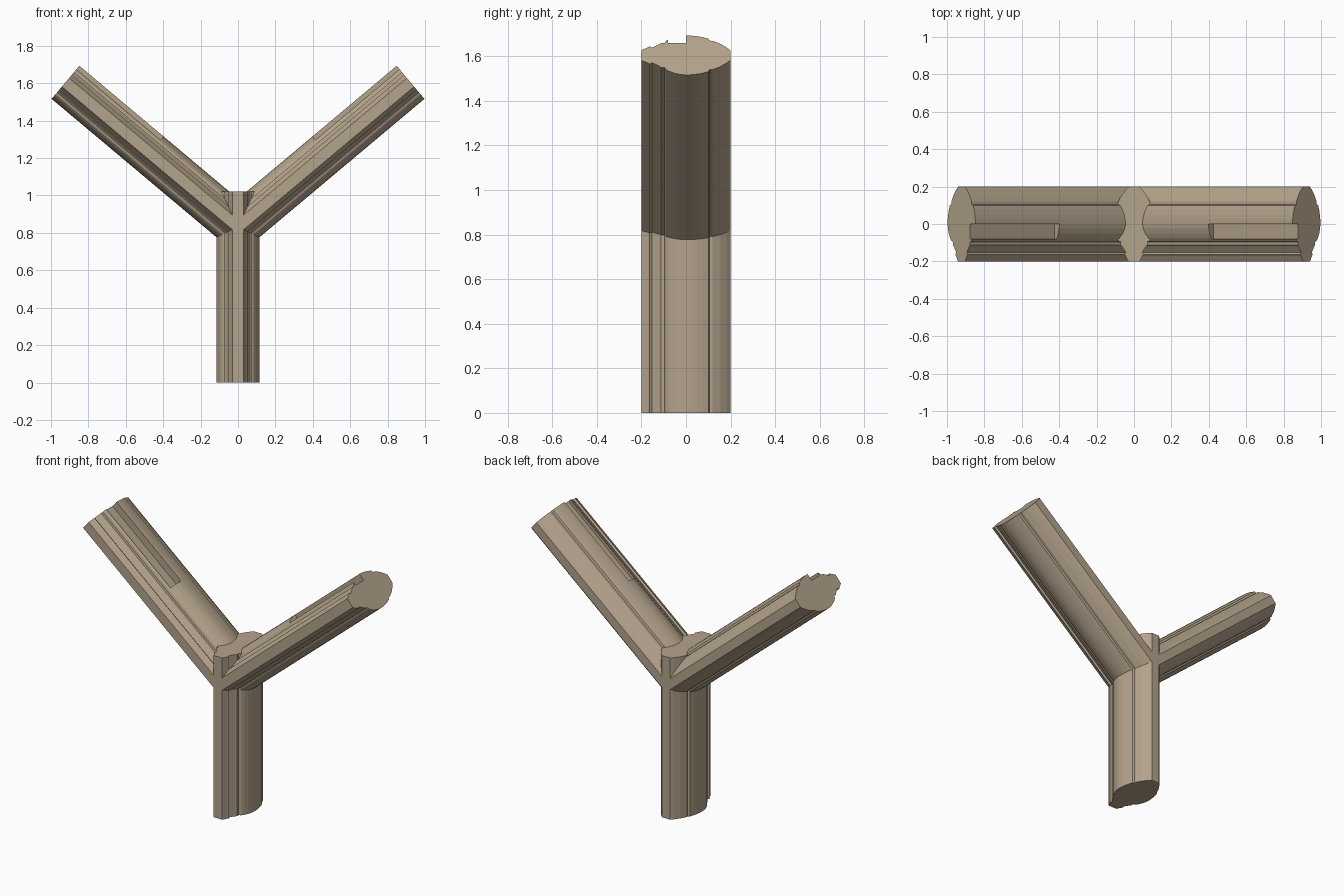
import bpy, bmesh, math
from mathutils import Matrix, Vector

if "Cube" in bpy.data.objects:
    bpy.data.objects.remove(bpy.data.objects["Cube"])

# One weathered timber colour
wood = bpy.data.materials.new("weathered_wood")
wood.diffuse_color = (0.456, 0.367, 0.262, 1)
wood.use_nodes = True
wood.node_tree.nodes["Principled BSDF"].inputs["Base Color"].default_value = wood.diffuse_color

# Half cross-section (y, half thickness): rough front, smoother back with one groove
half = [(-.2, .03), (-.17, .046), (-.163, .052), (-.152, .044), (-.12, .064),
        (-.113, .071), (-.096, .071), (-.09, .084), (-.075, .095), (-.05, .106),
        (-.025, .113), (0, .1155), (.025, .1145), (.05, .111), (.075, .105),
        (.1, .097), (.105, .085), (.12, .084), (.155, .066), (.185, .043), (.2, .027)]
outline = half + [(y, -v) for y, v in reversed(half)]


def beam(name, length, matrix):
    """Extrude the section along local z, then place it."""
    bm = bmesh.new()
    base = bm.faces.new([bm.verts.new((v, y, 0)) for y, v in outline])
    top = bmesh.ops.extrude_face_region(bm, geom=[base])["geom"]
    bmesh.ops.translate(bm, vec=(0, 0, length),
                        verts=[g for g in top if isinstance(g, bmesh.types.BMVert)])
    bm.transform(matrix)
    bmesh.ops.recalc_face_normals(bm, faces=bm.faces)
    mesh = bpy.data.meshes.new(name)
    bm.to_mesh(mesh)
    bm.free()
    mesh.materials.append(wood)
    ob = bpy.data.objects.new(name, mesh)
    bpy.context.collection.objects.link(ob)
    return ob


# Upright post
beam("post", 1.02, Matrix.Identity(4))

# Two forked arms, each with a slot cut in the upper face near the end
LENGTH, SLOT = 1.204, 0.617
for side, name in ((-1, "left_arm"), (1, "right_arm")):
    place = Matrix.Translation((0, 0, .831)) @ Matrix.Rotation(side * math.radians(50), 4, 'Y')
    arm = beam(name, LENGTH, place)
    box = place @ Matrix.Translation((-side * .122, -.04, SLOT + .4)) @ Matrix.Diagonal((.1, .08, .8, 1))
    bm = bmesh.new()
    bmesh.ops.create_cube(bm, size=1, matrix=box)
    mesh = bpy.data.meshes.new("slot_cutter")
    bm.to_mesh(mesh)
    bm.free()
    mesh.materials.append(wood)
    cutter = bpy.data.objects.new("slot_cutter", mesh)
    bpy.context.collection.objects.link(cutter)
    cutter.hide_render = True
    mod = arm.modifiers.new("slot", 'BOOLEAN')
    mod.operation, mod.solver, mod.object = 'DIFFERENCE', 'EXACT', cutter
    bpy.context.view_layer.objects.active = arm
    bpy.ops.object.modifier_apply(modifier=mod.name)
    bpy.data.objects.remove(cutter)
